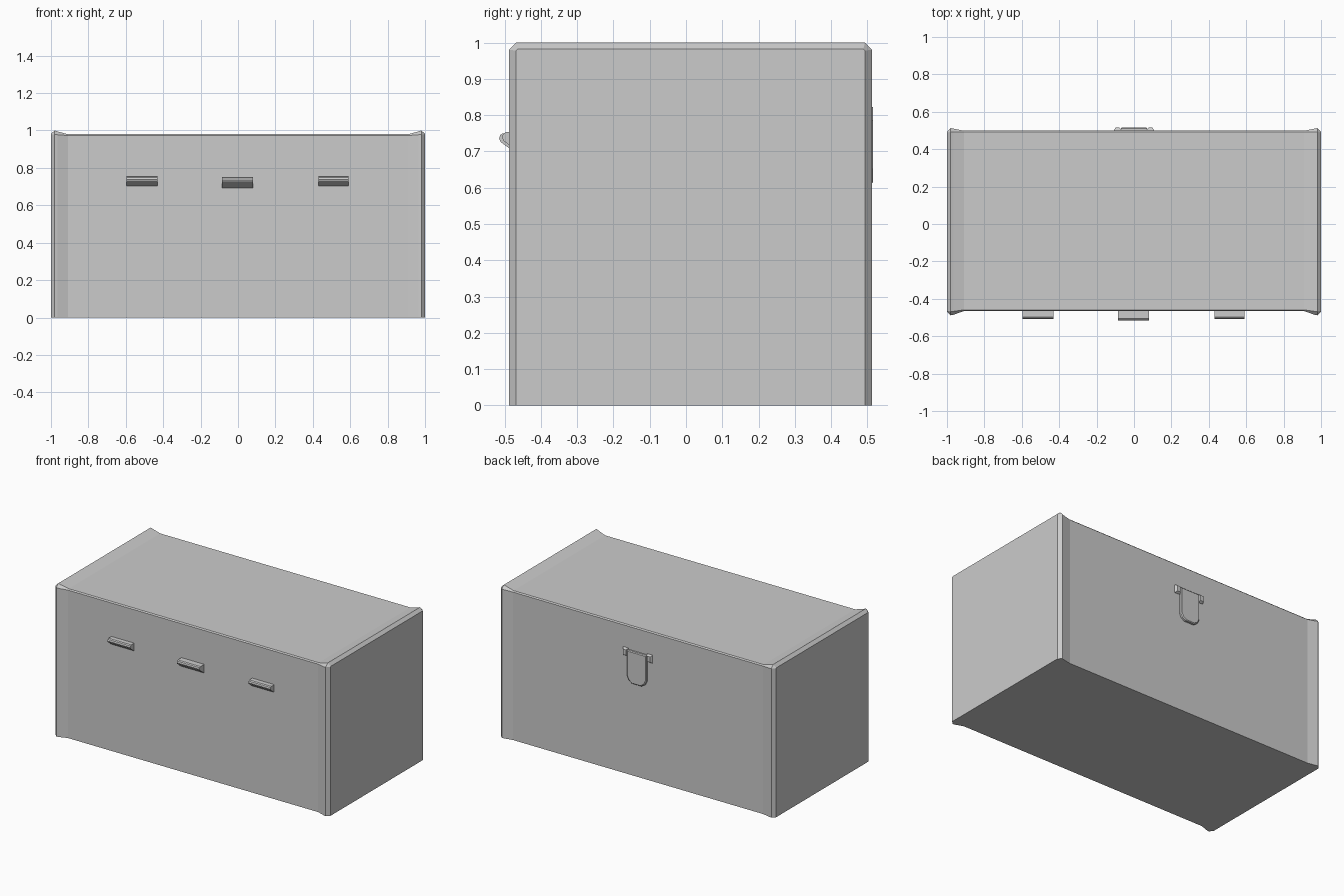
import bpy, bmesh
from mathutils import Vector

if "Cube" in bpy.data.objects:
    bpy.data.objects.remove(bpy.data.objects["Cube"])


def finish(name, bm):
    bmesh.ops.recalc_face_normals(bm, faces=bm.faces)
    me = bpy.data.meshes.new(name)
    bm.to_mesh(me)
    bm.free()
    ob = bpy.data.objects.new(name, me)
    bpy.context.collection.objects.link(ob)
    return ob


def loft(name, rings):
    bm = bmesh.new()
    loops = [[bm.verts.new(p) for p in r] for r in rings]
    n = len(loops[0])
    for a, b in zip(loops, loops[1:]):
        for i in range(n):
            j = (i + 1) % n
            bm.faces.new((a[i], a[j], b[j], b[i]))
    bm.faces.new(loops[0])
    bm.faces.new(loops[-1])
    return finish(name, bm)


def section(x, front, back, top, c):
    # chest cross-section with chamfered upper corners
    return [(x, front, 0), (x, front, top - c), (x, front + c, top),
            (x, back - c, top), (x, back, top - c), (x, back, 0)]


# Chest body: straight middle flaring to chamfered end rims
half = [(1.0, -0.468, 0.493, 0.982, 0.004),
        (0.98, -0.488, 0.513, 1.0, 0.02),
        (0.965, -0.485, 0.510, 0.995, 0.018),
        (0.91, -0.466, 0.499, 0.980, 0.007)]
stations = [(-s[0],) + s[1:] for s in half] + half[::-1]
loft("chest_body", [section(*s) for s in stations])

# Hinge knuckles along the front
for i, (x0, x1, dy) in enumerate([(-0.595, -0.43, 0.008), (-0.085, 0.08, 0), (0.43, 0.59, 0.008)]):
    dz = dy * 0.4
    prof = [(-0.455, 0.75), (-0.505, 0.75), (-0.512, 0.745), (-0.515, 0.735),
            (-0.511, 0.726), (-0.455, 0.685)]
    loft("hinge_%d" % (i + 1), [[(x, y + dy, z + dz) for y, z in prof] for x in (x0, x1)])

# Latch plate on the back, with a narrower raised face and cut lower corners
def plate(y, g):
    w, b, t = 0.07 - g, 0.61 + g, 0.822 - g
    return [(-w, y, t), (w, y, t), (w, y, b + 0.04), (w - 0.012, y, b + 0.015), (w - 0.035, y, b),
            (-w + 0.035, y, b), (-w + 0.012, y, b + 0.015), (-w, y, b + 0.04)]

loft("latch_plate", [plate(0.49, 0), plate(0.511, 0), plate(0.516, 0.005)])

# Latch pivot lugs either side of the plate
def lug(cx, y, g):
    w, b, t = 0.019 - g, 0.778 + g, 0.83 - g
    return [(cx - w, y, b), (cx + w, y, b), (cx + w, y, t), (cx - w, y, t)]

for side, cx in (("left", -0.088), ("right", 0.088)):
    loft("latch_lug_" + side, [lug(cx, 0.49, 0), lug(cx, 0.503, 0), lug(cx, 0.515, 0.008)])
